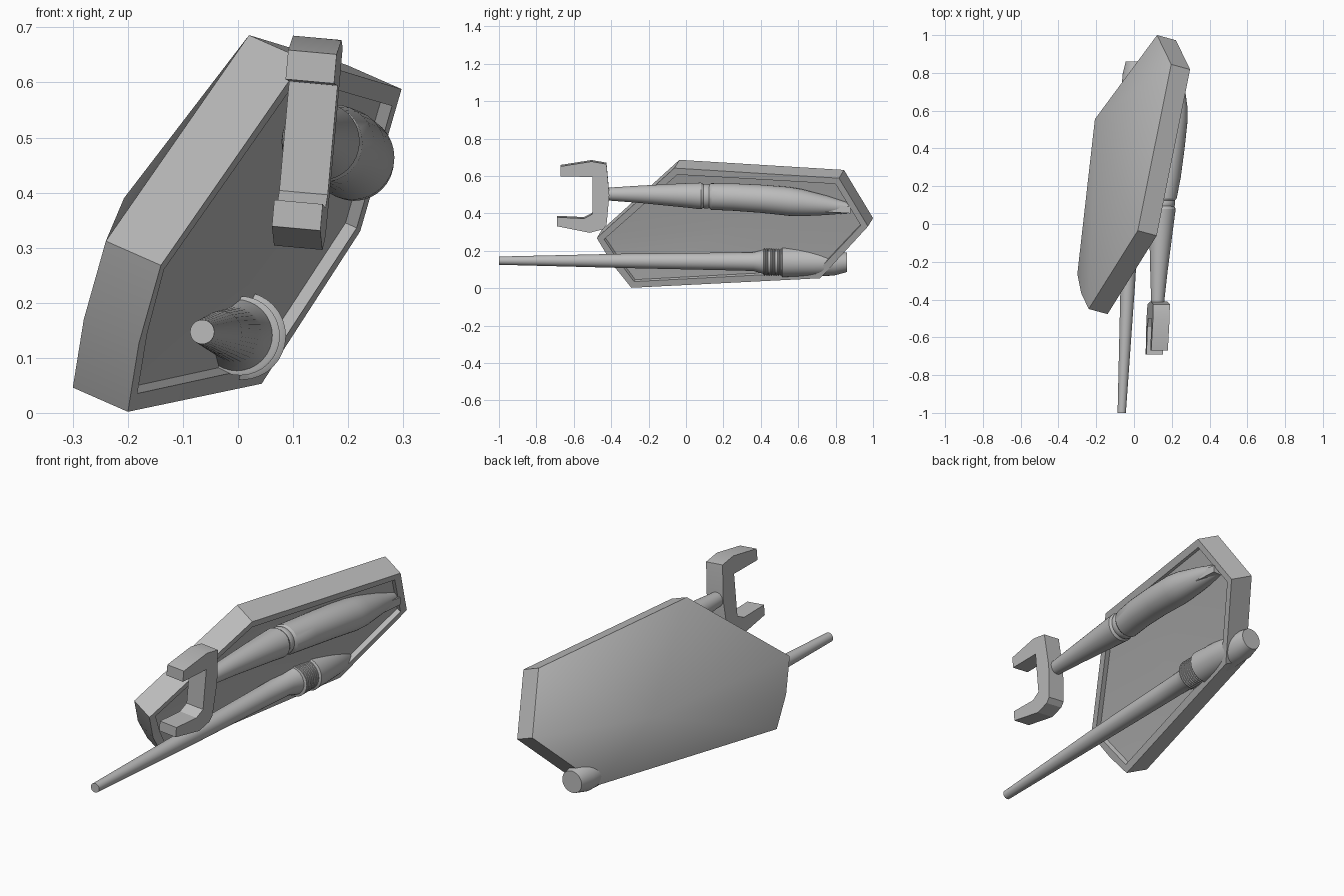
import bpy, bmesh, math
from mathutils import Vector

cube = bpy.data.objects.get("Cube")
if cube:
    bpy.data.objects.remove(cube, do_unlink=True)

TONE = (0.5, 0.5, 0.5, 1)
grey = bpy.data.materials.new("plain_grey")
grey.use_nodes = True
grey.diffuse_color = TONE
grey.node_tree.nodes["Principled BSDF"].inputs["Base Color"].default_value = TONE


def finish(bm, name, angle):
    bmesh.ops.recalc_face_normals(bm, faces=bm.faces[:])
    mesh = bpy.data.meshes.new(name)
    bm.to_mesh(mesh)
    bm.free()
    mesh.materials.append(grey)
    obj = bpy.data.objects.new(name, mesh)
    bpy.context.collection.objects.link(obj)
    bpy.ops.object.select_all(action='DESELECT')
    obj.select_set(True)
    bpy.context.view_layer.objects.active = obj
    bpy.ops.object.shade_smooth_by_angle(angle=math.radians(angle))


def bridge(bm, a, b):
    for i in range(len(a)):
        j = (i + 1) % len(a)
        bm.faces.new((a[i], a[j], b[j], b[i]))


def loft(name, stations, sides=32):
    """Round body along y; each station is (y, x, z, radius)."""
    bm = bmesh.new()
    rings = []
    for y, x, z, r in stations:
        turn = [2 * math.pi * i / sides for i in range(sides)]
        rings.append([bm.verts.new((x + r * math.cos(t), y, z + r * math.sin(t))) for t in turn])
    for a, b in zip(rings, rings[1:]):
        bridge(bm, a, b)
    bm.faces.new(rings[0])
    bm.faces.new(rings[-1])
    finish(bm, name, 30)


def prism(name, outline, place):
    """Extrude a (y, z) outline across its width using a placing rule."""
    bm = bmesh.new()
    sides = [[bm.verts.new(place(s, y, z)) for y, z in outline] for s in (-1, 1)]
    bridge(bm, *sides)
    for s in sides:
        bm.faces.new(s)
    finish(bm, name, 20)


# Shield: tilted tray with a pointed back and a slightly bowed front edge
depth = Vector((0.1, -0.027, -0.044))
rim = [(0.02, -0.035, 0.686), (0.197, 0.845, 0.632), (0.122, 1.0, 0.374),
       (-0.057, 0.745, 0.097), (-0.3, -0.265, 0.046), (-0.28, -0.365, 0.17),
       (-0.24, -0.45, 0.312)]
bm = bmesh.new()
back = [bm.verts.new(p) for p in rim]
front = [bm.verts.new(Vector(p) + depth) for p in rim]
bridge(bm, back, front)
tip = bm.verts.new((-0.207, 0.555, 0.39))
for i in range(len(back)):
    bm.faces.new((back[i - 1], back[i], tip))
face = bm.faces.new(front)
bmesh.ops.recalc_face_normals(bm, faces=bm.faces[:])
bmesh.ops.inset_region(bm, faces=[face], thickness=0.04)
bmesh.ops.inset_region(bm, faces=[face], thickness=0.002)
bmesh.ops.translate(bm, verts=face.verts[:], vec=depth * -0.2)
hub = bmesh.ops.poke(bm, faces=[face])["verts"]
bmesh.ops.translate(bm, verts=hub, vec=depth * -0.2)
finish(bm, "shield", 35)

# Upper arm: tapered front, narrow collar groove, long body and tail
loft("upper_arm_front", [(-0.42, 0.125, 0.503, 0.034), (-0.25, 0.132, 0.502, 0.046),
                         (0.0, 0.145, 0.496, 0.065), (0.08, 0.15, 0.493, 0.071),
                         (0.095, 0.151, 0.493, 0.062)])
loft("upper_arm_collar", [(0.085, 0.15, 0.492, 0.06), (0.1, 0.151, 0.492, 0.066),
                          (0.115, 0.152, 0.492, 0.066), (0.135, 0.153, 0.491, 0.06)])
loft("upper_arm_body", [(0.12, 0.153, 0.491, 0.06), (0.135, 0.155, 0.49, 0.071),
                        (0.25, 0.175, 0.487, 0.073), (0.4, 0.193, 0.478, 0.075),
                        (0.55, 0.207, 0.464, 0.077), (0.62, 0.211, 0.457, 0.072),
                        (0.75, 0.213, 0.443, 0.052), (0.88, 0.216, 0.428, 0.026)])
prism("upper_arm_tail_plate", [(0.6, 0.45), (0.64, 0.468), (0.88, 0.435), (0.88, 0.4), (0.64, 0.415)],
      lambda s, y, z: (0.23 + s * 0.022, y, z))

# Claw: bracket open to the front, leaning slightly
claw = [(-0.67, 0.655), (-0.505, 0.681), (-0.425, 0.667), (-0.41, 0.5), (-0.425, 0.34),
        (-0.445, 0.318), (-0.515, 0.3), (-0.69, 0.335), (-0.69, 0.383),
        (-0.545, 0.376), (-0.5, 0.4), (-0.5, 0.598), (-0.67, 0.602)]
prism("claw", claw,
      lambda s, y, z: (0.128 + s * 0.044 + 0.09 * (z - 0.5) + 0.04 * (y + 0.5), y, z - s * 0.004))

# Lower cannon: long tapered barrel, ribbed grip and rear housing
loft("cannon_barrel", [(-1.0, -0.065, 0.147, 0.022), (-0.3, -0.032, 0.146, 0.039),
                       (0.2, -0.012, 0.143, 0.047), (0.36, -0.005, 0.142, 0.05),
                       (0.42, -0.002, 0.141, 0.066)])
ribs = []
for i in range(8):
    y = 0.415 + i * 0.0125
    for step, radius in ((0, 0.067), (0.002, 0.072), (0.008, 0.072), (0.01, 0.067)):
        ribs.append((y + step, 0.004, 0.14, radius))
loft("cannon_grip", ribs)
loft("cannon_housing", [(0.508, 0.006, 0.14, 0.068), (0.515, 0.007, 0.14, 0.08),
                        (0.65, 0.007, 0.138, 0.075), (0.79, 0.007, 0.135, 0.068),
                        (0.86, 0.008, 0.138, 0.052)])
